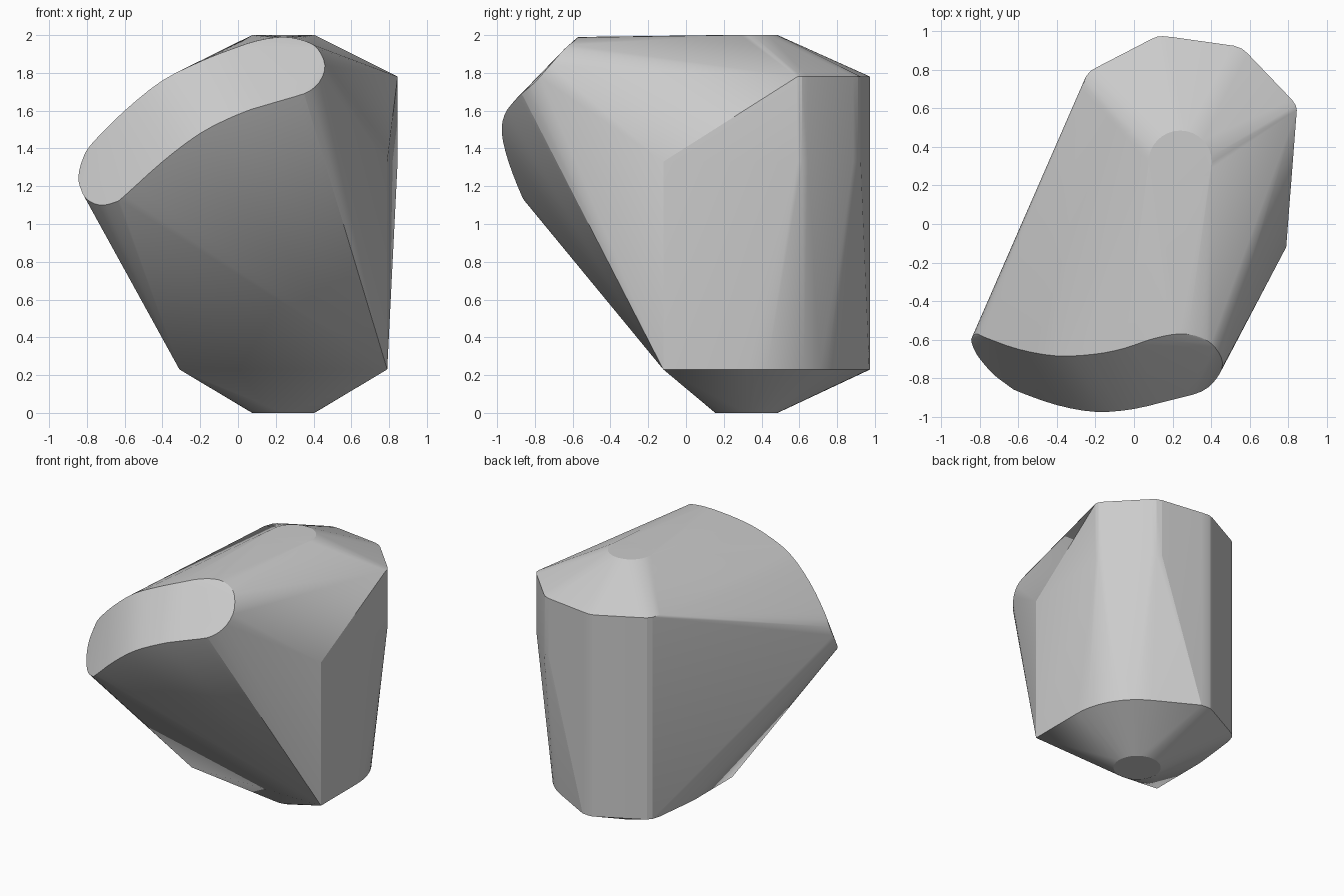
import bpy, bmesh, math
from mathutils import Vector

if "Cube" in bpy.data.objects:
    bpy.data.objects.remove(bpy.data.objects["Cube"])

CX, CY = 0.24, 0.32          # axis shared by the end discs and the arch


def arc(radius, start, end, steps):
    return [(CX + radius * math.cos(math.radians(start + (end - start) * i / steps)),
             CY + radius * math.sin(math.radians(start + (end - start) * i / steps)))
            for i in range(steps + 1)]


def prism(outline, *levels):
    return [Vector((x, y, z)) for z in levels for x, y in outline]


def closed_spline(pts, steps):
    # Catmull-Rom loop through the control points
    out, n = [], len(pts)
    for i in range(n):
        a, b, c, d = (Vector(pts[(i + k) % n]) for k in (-1, 0, 1, 2))
        for s in range(steps):
            t = s / steps
            out.append(0.5 * (2 * b + (c - a) * t + (2 * a - 5 * b + 4 * c - d) * t ** 2
                              + (3 * b - a - 3 * c + d) * t ** 3))
    return out


# rim of the curved front band
band = [(-.80, -.70, 1.13), (-.73, -.78, 1.10), (-.65, -.84, 1.115), (-.60, -.87, 1.15),
        (-.40, -.94, 1.33), (-.20, -.975, 1.48), (0, -.96, 1.58), (.20, -.91, 1.65),
        (.35, -.87, 1.69), (.43, -.80, 1.75), (.46, -.72, 1.84), (.42, -.64, 1.93),
        (.35, -.59, 1.97), (.24, -.57, 1.99), (.10, -.595, 1.97), (-.05, -.645, 1.92),
        (-.20, -.675, 1.86), (-.40, -.685, 1.76), (-.60, -.65, 1.60), (-.77, -.59, 1.43),
        (-.82, -.57, 1.35), (-.845, -.60, 1.25), (-.83, -.65, 1.18)]
points = closed_spline(band, 3)

# flat discs at the bottom and top
points += prism(arc(0.165, 0, 360, 32), 0, 2)

# arch-shaped lower body: square front, round back
points += prism([(CX + .55, -.12), (CX - .55, -.12)] + arc(0.55, 0, 180, 32), .23, 1.33)

# full-height back left lobe
points += prism([(-.275, .61), (-.27, .70), (-.25, .765), (-.225, .795), (-.19, .815),
                 (.09, .96), (.12, .972), (.15, .975), (.20, .97)], .23, 1.78)

# upper right lobe
points += prism([(.845, .59), (.84, .615), (.82, .645), (.59, .885), (.56, .91), (.52, .925)],
                1.33, 1.78)

# wrap everything in one convex shell
bm = bmesh.new()
for p in points:
    bm.verts.new(p)
hull = bmesh.ops.convex_hull(bm, input=bm.verts[:])
loose = {g for key in ("geom_interior", "geom_unused") for g in hull[key]
         if isinstance(g, bmesh.types.BMVert)}
bmesh.ops.delete(bm, geom=list(loose), context='VERTS')
bmesh.ops.delete(bm, geom=[v for v in bm.verts if not v.link_faces], context='VERTS')
bmesh.ops.dissolve_limit(bm, angle_limit=math.radians(0.5), verts=bm.verts[:], edges=bm.edges[:])
bmesh.ops.recalc_face_normals(bm, faces=bm.faces[:])

mesh = bpy.data.meshes.new("wrapped_shell")
bm.to_mesh(mesh)
bm.free()
shell = bpy.data.objects.new("wrapped_shell", mesh)
bpy.context.collection.objects.link(shell)
bpy.context.view_layer.objects.active = shell
shell.select_set(True)
bpy.ops.object.shade_smooth_by_angle(angle=math.radians(12))
